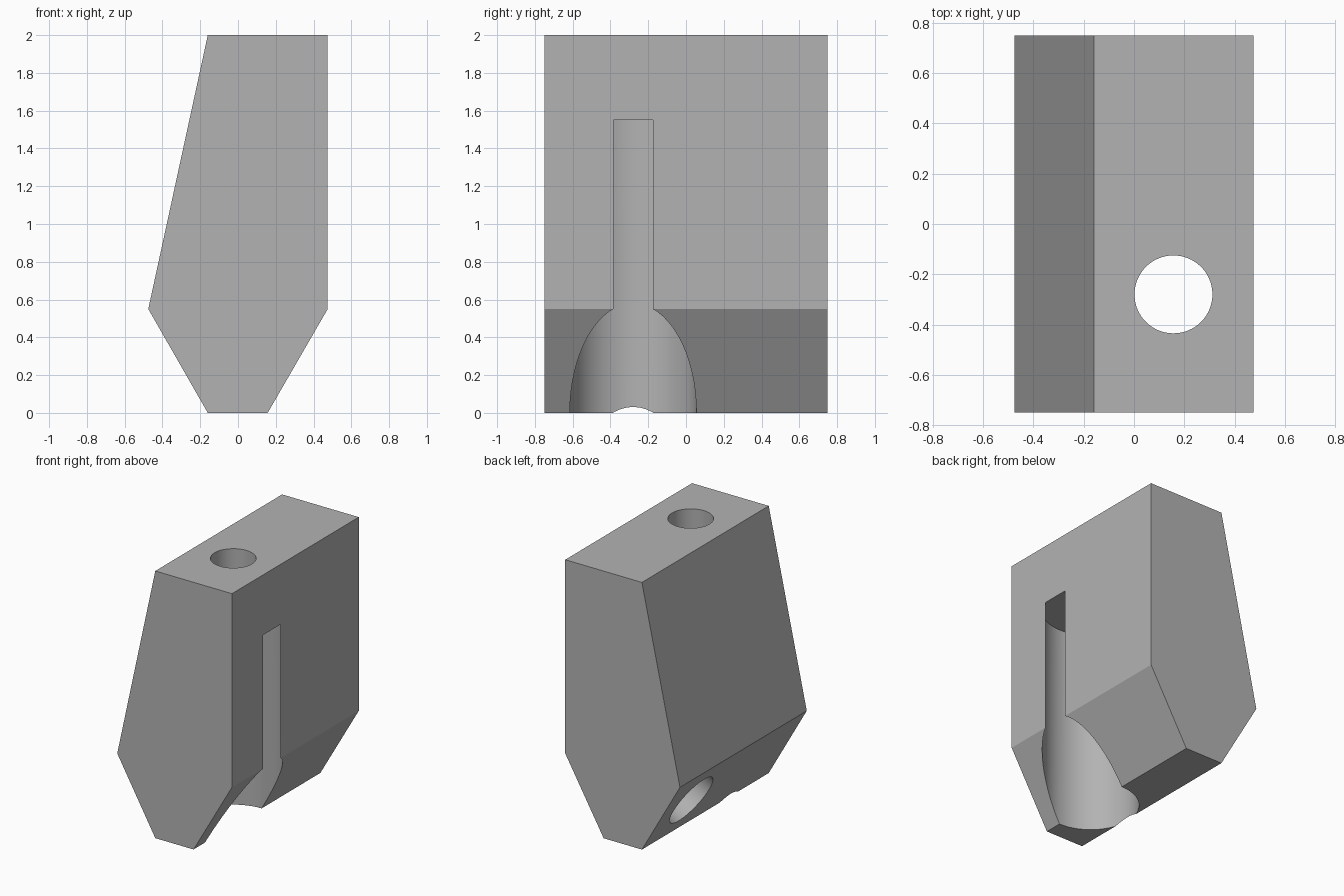
import bpy
import bmesh
from math import radians
from mathutils import Vector

cube = bpy.data.objects.get("Cube")
if cube:
    bpy.data.objects.remove(cube, do_unlink=True)

# Single plain grey material
grey = bpy.data.materials.new("plain grey")
grey.use_nodes = True
colour = (0.45, 0.45, 0.45, 1.0)
grey.diffuse_color = colour
grey.node_tree.nodes["Principled BSDF"].inputs["Base Color"].default_value = colour


def add_object(name, bm):
    mesh = bpy.data.meshes.new(name)
    bmesh.ops.recalc_face_normals(bm, faces=bm.faces)
    bm.to_mesh(mesh)
    bm.free()
    mesh.materials.append(grey)
    obj = bpy.data.objects.new(name, mesh)
    bpy.context.collection.objects.link(obj)
    return obj


def drill(target, name, start, end, radius):
    """Cut a round hole running from start to end."""
    start, end = Vector(start), Vector(end)
    axis = end - start
    bm = bmesh.new()
    bmesh.ops.create_cone(bm, cap_ends=True, segments=64, radius1=radius,
                          radius2=radius, depth=axis.length)
    cutter = add_object(name, bm)
    cutter.data.transform(axis.to_track_quat('Z', 'Y').to_matrix().to_4x4())
    cutter.location = (start + end) / 2
    cutter.hide_render = True
    mod = target.modifiers.new(name, 'BOOLEAN')
    mod.operation = 'DIFFERENCE'
    mod.solver = 'EXACT'
    mod.object = cutter
    bpy.context.view_layer.update()
    bpy.ops.object.modifier_apply(modifier=name)
    bpy.data.objects.remove(cutter, do_unlink=True)


# Body: six-sided profile extruded front to back
profile = [(-0.16, 0), (0.157, 0), (0.475, 0.55), (0.475, 2), (-0.16, 2), (-0.475, 0.55)]
bm = bmesh.new()
face = bm.faces.new([bm.verts.new((x, -0.75, z)) for x, z in profile])
result = bmesh.ops.extrude_face_region(bm, geom=[face])
moved = [v for v in result["geom"] if isinstance(v, bmesh.types.BMVert)]
bmesh.ops.translate(bm, verts=moved, vec=(0, 1.5, 0))
body = add_object("holder_body", bm)
bpy.context.view_layer.objects.active = body
body.select_set(True)

# Wide socket breaking out of the side, and the narrow bore above it
bore_x, bore_y = 0.157, -0.28
drill(body, "socket_cutter", (bore_x, bore_y, -0.3), (bore_x, bore_y, 1.55), 0.335)
drill(body, "bore_cutter", (bore_x, bore_y, 1.2), (bore_x, bore_y, 2.3), 0.155)

# Blind hole square to the lower slanted face
inward = Vector((0.866, 0, 0.5))
mouth = Vector((-0.317, 0.39, 0.275))
drill(body, "blind_hole_cutter", mouth - inward * 0.2, mouth + inward * 0.35, 0.21)

bpy.ops.object.shade_smooth_by_angle(angle=radians(30))
